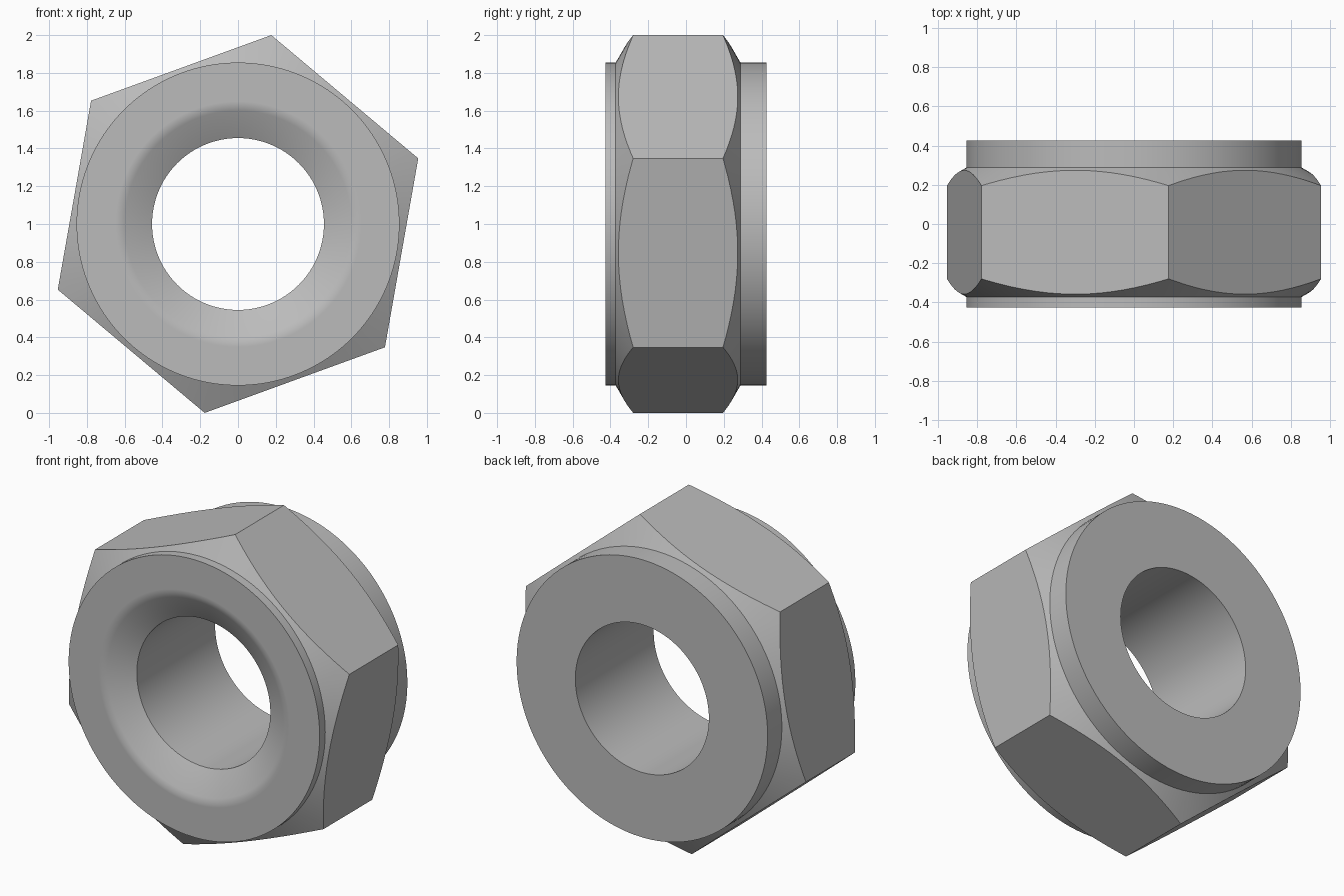
import bpy, bmesh, math
from mathutils import Matrix, Vector

cube = bpy.data.objects.get("Cube")
if cube:
    bpy.data.objects.remove(cube, do_unlink=True)

CENTRE = Vector((0, 0, 1))
HEX_RADIUS = 1 / math.sin(math.radians(80))
SEGMENTS = 96

steel = bpy.data.materials.new("grey_steel")
steel.use_nodes = True
colour = (0.5, 0.5, 0.5, 1)
steel.diffuse_color = colour
steel.node_tree.nodes["Principled BSDF"].inputs["Base Color"].default_value = colour


def add_object(name, bm):
    bmesh.ops.recalc_face_normals(bm, faces=bm.faces)
    mesh = bpy.data.meshes.new(name)
    bm.to_mesh(mesh)
    bm.free()
    mesh.materials.append(steel)
    obj = bpy.data.objects.new(name, mesh)
    bpy.context.collection.objects.link(obj)
    return obj


def lathe(name, profile):
    """Turn a closed (radius, y) profile around the nut's axis."""
    bm = bmesh.new()
    rings = []
    for i in range(SEGMENTS):
        a = math.tau * i / SEGMENTS
        rings.append([bm.verts.new(CENTRE + Vector((r * math.cos(a), y, r * math.sin(a))))
                      for r, y in profile])
    n = len(profile)
    for i, ring in enumerate(rings):
        after = rings[(i + 1) % SEGMENTS]
        for j in range(n):
            k = (j + 1) % n
            bm.faces.new((ring[j], ring[k], after[k], after[j]))
    return add_object(name, bm)


def hex_prism(name):
    bm = bmesh.new()
    corners = [math.radians(80 + 60 * i) for i in range(6)]
    base = bm.faces.new([bm.verts.new(CENTRE + Vector((HEX_RADIUS * math.cos(a), -0.6,
                                                       HEX_RADIUS * math.sin(a))))
                         for a in corners])
    extruded = bmesh.ops.extrude_face_region(bm, geom=[base], use_keep_orig=True)
    verts = [v for v in extruded["geom"] if isinstance(v, bmesh.types.BMVert)]
    bmesh.ops.translate(bm, verts=verts, vec=(0, 1.2, 0))
    return add_object(name, bm)


# Turned body: countersunk bore, front collar, chamfer cones, rear collar
nut = lathe("hex_nut", [
    (0.455, -0.335), (0.60, -0.416), (0.63, -0.427), (0.65, -0.427),
    (0.855, -0.427), (0.855, -0.372), (1.1, -0.231),
    (1.1, 0.147), (0.855, 0.288), (0.855, 0.427), (0.455, 0.427)])

# Six wrench flats
cutter = hex_prism("hex_cutter")
cutter.hide_render = True
flats = nut.modifiers.new("flats", 'BOOLEAN')
flats.operation = 'INTERSECT'
flats.solver = 'EXACT'
flats.object = cutter

bpy.ops.object.select_all(action='DESELECT')
bpy.context.view_layer.objects.active = nut
nut.select_set(True)
bpy.ops.object.modifier_apply(modifier=flats.name)
bpy.data.objects.remove(cutter, do_unlink=True)
bpy.ops.object.shade_smooth_by_angle(angle=math.radians(25))
